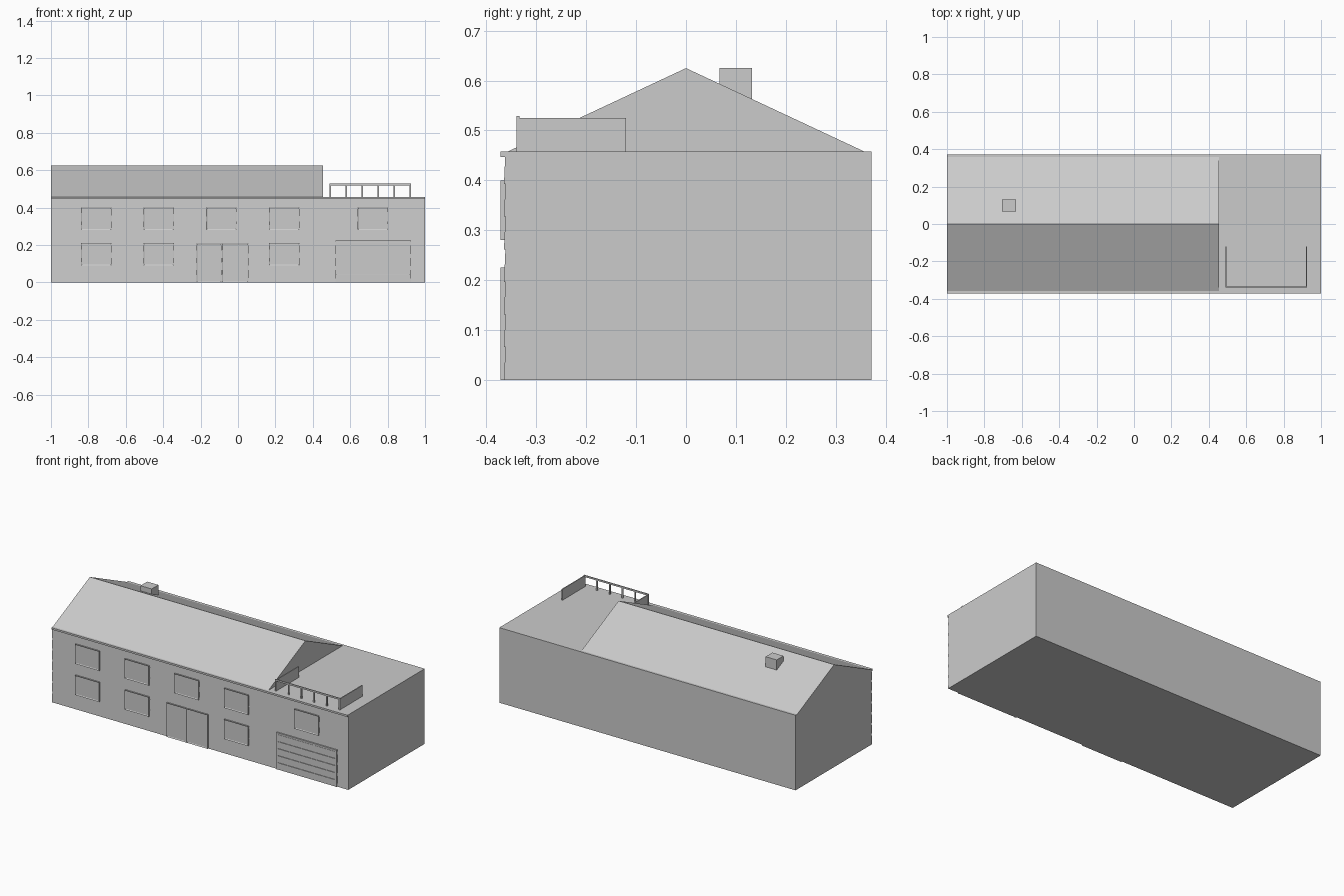
import bpy
import bmesh

if "Cube" in bpy.data.objects:
    bpy.data.objects.remove(bpy.data.objects["Cube"], do_unlink=True)

grey = bpy.data.materials.new("light grey")
grey.use_nodes = True
colour = (0.6, 0.6, 0.6, 1)
grey.diffuse_color = colour
grey.node_tree.nodes["Principled BSDF"].inputs["Base Color"].default_value = colour

WALL_TOP, BACK, FRONT, FACE = 0.458, 0.372, -0.365, -0.372


def finish(name, bm):
    bmesh.ops.recalc_face_normals(bm, faces=bm.faces)
    mesh = bpy.data.meshes.new(name)
    bm.to_mesh(mesh)
    bm.free()
    mesh.materials.append(grey)
    obj = bpy.data.objects.new(name, mesh)
    bpy.context.collection.objects.link(obj)
    return obj


def add_box(bm, x, y, z):
    """Add a box given its (low, high) range on each axis."""
    verts = bmesh.ops.create_cube(bm, size=1)["verts"]
    for v in verts:
        for i, (low, high) in enumerate((x, y, z)):
            v.co[i] = low if v.co[i] < 0 else high


def box(name, x, y, z):
    bm = bmesh.new()
    add_box(bm, x, y, z)
    return finish(name, bm)


def extrude_profile(name, points, x0, x1):
    """Sweep a closed (y, z) profile along x."""
    bm = bmesh.new()
    face = bm.faces.new([bm.verts.new((x0, y, z)) for y, z in points])
    swept = bmesh.ops.extrude_face_region(bm, geom=[face])["geom"]
    moved = [v for v in swept if isinstance(v, bmesh.types.BMVert)]
    bmesh.ops.translate(bm, verts=moved, vec=(x1 - x0, 0, 0))
    return finish(name, bm)


# House body with lapped boards along the front
boards = 7
step = WALL_TOP / boards
profile = [(BACK, WALL_TOP), (BACK, 0)]
for i in range(boards):
    profile += [(FRONT, i * step), (FRONT + 0.003, (i + 1) * step)]
extrude_profile("house_body", profile, -1, 1)

# Gabled roof, front eave and chimney
extrude_profile("gable_roof", [(-0.357, WALL_TOP), (0, 0.625), (0.357, WALL_TOP)], -1, 0.455)
box("front_eave", (-1, 1), (FACE, -0.355), (0.447, WALL_TOP))
box("chimney", (-0.705, -0.63), (0.067, 0.132), (0.54, 0.625))


def framed_panel(name, x0, x1, z0, z1, rim=0.008):
    """Rectangular leaf whose front is inset behind a thin frame."""
    bm = bmesh.new()
    add_box(bm, (x0, x1), (FACE, FRONT + 0.004), (z0, z1))
    bm.normal_update()
    front = [f for f in bm.faces if f.normal.y < -0.9]
    bmesh.ops.inset_region(bm, faces=front, thickness=rim)
    bmesh.ops.translate(bm, verts=front[0].verts, vec=(0, 0.003, 0))
    return finish(name, bm)


# Windows on both floors
for i, x in enumerate((-0.84, -0.505, -0.17, 0.165, 0.64)):
    framed_panel(f"upper_window_{i + 1}", x, x + 0.163, 0.28, 0.40)
for i, x in enumerate((-0.84, -0.505, 0.165)):
    framed_panel(f"lower_window_{i + 1}", x, x + 0.163, 0.09, 0.21)

# Double entrance door
framed_panel("entrance_door_right", -0.222, -0.088, 0, 0.208)
framed_panel("entrance_door_left", -0.086, 0.055, 0, 0.208)

# Sectional garage door
bm = bmesh.new()
rows = 5
for i in range(rows):
    z = i * 0.215 / rows
    add_box(bm, (0.53, 0.915), (FACE + 0.002, FRONT + 0.004), (z, z + 0.041))
for x in (0.52, 0.915):
    add_box(bm, (x, x + 0.01), (FACE, FRONT + 0.004), (0, 0.225))
add_box(bm, (0.52, 0.925), (FACE, FRONT + 0.004), (0.215, 0.225))
finish("garage_door", bm)

# Terrace railing: solid sides, front posts and a top rail
LEFT, RIGHT, RAIL_Y = 0.922, 0.492, -0.337
for name, x in (("right", RIGHT), ("left", LEFT)):
    box(f"railing_side_{name}", (x - 0.003, x + 0.003), (RAIL_Y, -0.12), (WALL_TOP, 0.525))
bm = bmesh.new()
posts = 6
for i in range(posts):
    x = RIGHT + (LEFT - RIGHT) * i / (posts - 1)
    add_box(bm, (x - 0.004, x + 0.004), (RAIL_Y - 0.003, RAIL_Y + 0.003), (WALL_TOP, 0.525))
finish("railing_posts", bm)
box("railing_top", (RIGHT - 0.004, LEFT + 0.004), (RAIL_Y - 0.003, RAIL_Y + 0.003), (0.519, 0.529))
